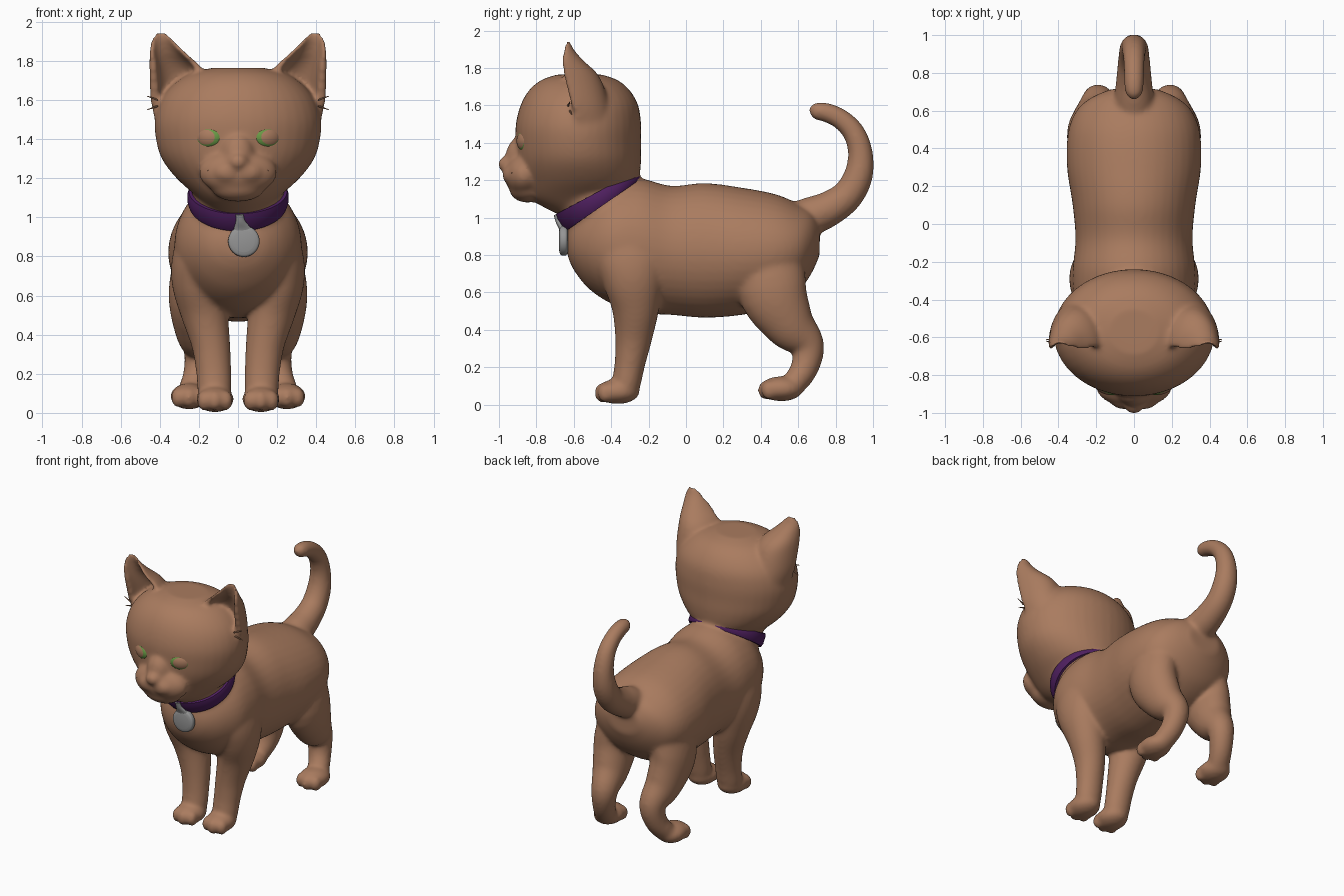
import bpy
import bmesh
import math
from mathutils import Matrix, Vector

cube = bpy.data.objects.get("Cube")
if cube:
    bpy.data.objects.remove(cube, do_unlink=True)


def material(name, rgb):
    m = bpy.data.materials.new(name)
    m.use_nodes = True
    m.diffuse_color = (*rgb, 1)
    node = next(n for n in m.node_tree.nodes if n.type == 'BSDF_PRINCIPLED')
    node.inputs["Base Color"].default_value = (*rgb, 1)
    return m


FUR = material("brown_fur", (0.40, 0.20, 0.115))
PURPLE = material("purple_collar", (0.078, 0.014, 0.115))
GREY = material("grey_metal", (0.30, 0.30, 0.30))
GREEN = material("green_eye", (0.14, 0.32, 0.06))


def finish(name, bm, *mats):
    bmesh.ops.recalc_face_normals(bm, faces=bm.faces[:])
    me = bpy.data.meshes.new(name)
    bm.to_mesh(me)
    bm.free()
    for m in mats:
        me.materials.append(m)
    for p in me.polygons:
        p.use_smooth = True
    me.set_sharp_from_angle(angle=math.radians(40))
    ob = bpy.data.objects.new(name, me)
    bpy.context.collection.objects.link(ob)
    return ob


def refine(keys, steps=5):
    """Smoothly interpolate a list of equal-length tuples."""
    out = []
    last = len(keys) - 1
    for i in range(last):
        quad = (keys[max(i - 1, 0)], keys[i], keys[i + 1], keys[min(i + 2, last)])
        for s in range(steps):
            t = s / steps
            out.append([b + 0.5 * t * (c - a + t * (2 * a - 5 * b + 4 * c - d
                        + t * (3 * (b - c) + d - a))) for a, b, c, d in zip(*quad)])
    out.append(list(keys[-1]))
    return out


def skin(bm, rings, closed=False):
    """Bridge rings of points into a tube, capped unless closed on itself."""
    loops = [[bm.verts.new(p) for p in r] for r in rings]
    n = len(loops[0])
    pairs = list(zip(loops, loops[1:]))
    if closed:
        pairs.append((loops[-1], loops[0]))
    else:
        bm.faces.new(loops[0])
        bm.faces.new(loops[-1])
    for a, b in pairs:
        for i in range(n):
            j = (i + 1) % n
            bm.faces.new((a[i], a[j], b[j], b[i]))


def loft(bm, keys, side=1, axis=None, n=40):
    """Elliptical tube through (x, y, z, width radius, depth radius)."""
    secs = refine(keys)
    pts = [Vector((s[0] * side, s[1], s[2])) for s in secs]
    rings = []
    for i, s in enumerate(secs):
        t = axis or (pts[min(i + 1, len(pts) - 1)] - pts[max(i - 1, 0)]).normalized()
        u = (Vector((1, 0, 0)) - t * t.x).normalized()
        v = t.cross(u)
        rings.append([pts[i] + u * s[3] * math.cos(k * math.tau / n)
                      + v * s[4] * math.sin(k * math.tau / n) for k in range(n)])
    skin(bm, rings)


def ball(bm, center, radii):
    mat = Matrix.Translation(center) @ Matrix.Diagonal((*radii, 1))
    bmesh.ops.create_uvsphere(bm, u_segments=32, v_segments=20, radius=1, matrix=mat)


Y, Z = Vector((0, 1, 0)), Vector((0, 0, 1))
fur = bmesh.new()

# Torso, from chest to rump
loft(fur, [(0, y, z, w, h) for y, z, w, h in (
    (-.635, .86, .07, .06), (-.60, .86, .16, .14), (-.52, .86, .25, .24),
    (-.40, .86, .315, .32), (-.25, .85, .325, .36), (-.08, .825, .31, .345),
    (.10, .825, .325, .36), (.30, .82, .355, .34), (.48, .825, .35, .30),
    (.60, .84, .305, .235), (.67, .87, .225, .17), (.715, .89, .12, .09))], axis=Y)

# Neck
along = Vector((0, .85, .52)).normalized()
up = Vector((0, -.52, .85)).normalized()
collar_mid = Vector((0, -.462, 1.10))
loft(fur, [(*(collar_mid + up * d), .234, .226) for d in (-.2, 0, .2)], axis=up)

# Skull, in level slices
loft(fur, [(0, y, z, w, d) for z, y, w, d in (
    (1.02, -.52, .13, .17), (1.10, -.57, .205, .26), (1.20, -.565, .315, .31),
    (1.30, -.57, .39, .33), (1.40, -.575, .42, .335), (1.50, -.575, .425, .335),
    (1.60, -.57, .395, .315), (1.68, -.57, .33, .27), (1.735, -.57, .245, .205),
    (1.765, -.57, .13, .12))], axis=Z)

# Muzzle, nose bridge, nose tip and chin
ball(fur, (0, -.865, 1.23), (.20, .105, .12))
ball(fur, (0, -.89, 1.32), (.085, .075, .11))
ball(fur, (0, -.95, 1.285), (.055, .056, .045))
ball(fur, (0, -.85, 1.155), (.14, .095, .075))

# Tail
loft(fur, [(0, y, z, r, r) for y, z, r in (
    (.55, .95, .11), (.65, 1.0, .105), (.76, 1.045, .095), (.86, 1.115, .085),
    (.92, 1.22, .078), (.933, 1.34, .067), (.90, 1.45, .06), (.83, 1.525, .055),
    (.75, 1.562, .052), (.69, 1.57, .045), (.66, 1.57, .02))])

for side in (-1, 1):
    # Whisker pads
    ball(fur, (side * .05, -.915, 1.23), (.085, .068, .062))
    # Front leg
    loft(fur, [(.18, -.30, .98, .09, .12), (.215, -.30, .82, .115, .18),
               (.215, -.285, .68, .125, .165), (.175, -.27, .52, .12, .128),
               (.14, -.28, .36, .10, .10), (.125, -.30, .22, .09, .082),
               (.12, -.32, .10, .085, .075), (.12, -.32, .04, .06, .055)], side)
    # Hind leg
    loft(fur, [(.19, .46, .85, .12, .17), (.225, .46, .62, .13, .185),
               (.21, .55, .435, .115, .14), (.19, .648, .32, .088, .092),
               (.205, .635, .20, .075, .075), (.235, .575, .11, .072, .065),
               (.25, .53, .08, .06, .05)], side)
    # Paws with toes
    for x, y, z in ((.118, -.365, .07), (.25, .51, .085)):
        ball(fur, (side * x, y, z), (.097, .118, .067))
        for k in (-1, 0, 1):
            ball(fur, (side * x + k * .056, y - .085 + abs(k) * .02, z - .008),
                 (.036, .042, .052))
    # Ear: crescent slices opening forward
    rings = []
    for z, x, y, w, d in refine(((1.48, .31, -.58, .11, .18), (1.60, .30, -.61, .148, .20),
                                 (1.75, .315, -.65, .14, .19), (1.84, .36, -.662, .095, .115),
                                 (1.90, .385, -.655, .062, .055),
                                 (1.945, .392, -.645, .03, .025))):
        arc = [k * math.pi / 16 for k in range(17)]
        back = [(x + w * math.cos(a), y + d * math.sin(a)) for a in arc]
        scoop = [(x + .70 * w * math.cos(a), y + .52 * d * math.sin(a))
                 for a in reversed(arc)]
        rings.append([(side * px, py, z) for px, py in back + scoop])
    skin(fur, rings)

# Fuse the furry parts into one soft skin
body = finish("body", fur, FUR)
remesh = body.modifiers.new("fuse", 'REMESH')
remesh.mode = 'VOXEL'
remesh.voxel_size = .012
remesh.use_smooth_shade = True
soften = body.modifiers.new("soften", 'SMOOTH')
soften.factor = .5
soften.iterations = 14

# Eyes: furry lids in the middle, green around
for side, name in ((-1, "right_eye"), (1, "left_eye")):
    bm = bmesh.new()
    bmesh.ops.create_uvsphere(bm, u_segments=32, v_segments=24, radius=1,
                              matrix=Matrix.Rotation(math.pi / 2, 4, 'X'))
    for f in bm.faces:
        c = f.calc_center_median()
        f.material_index = 0 if math.hypot(c.x, c.z) < .62 and c.y < 0 else 1
    bm.transform(Matrix.Translation((side * .147, -.85, 1.41))
                 @ Matrix.Rotation(side * .42, 4, 'Z')
                 @ Matrix.Diagonal((.08, .05, .062, 1)))
    finish(name, bm, FUR, GREEN)

# Collar: slanted elliptical band
bm = bmesh.new()
rings = []
for k in range(64):
    a = k * math.tau / 64
    out = Vector((1, 0, 0)) * math.cos(a) + along * math.sin(a)
    high = .038 - .014 * math.sin(a)
    base = collar_mid + Vector((.245 * out.x, .236 * out.y, .236 * out.z))
    rings.append([base + out * o + up * h * high for o, h in (
        (-.02, -1), (.006, -1), (.013, -.5), (.013, .5), (.006, 1), (-.02, 1))])
skin(bm, rings, closed=True)
finish("collar", bm, PURPLE)

# Name tag: rounded disc with a hanger
bm = bmesh.new()
loft(bm, [(.03, y, .878, r, r) for y, r in (
    (-.678, .055), (-.672, .074), (-.66, .08), (-.64, .078), (-.63, .06))], axis=Y)
loft(bm, [(.008, -.695, 1.015, .02, .012), (.012, -.683, .98, .024, .014),
          (.02, -.665, .94, .045, .014), (.03, -.657, .89, .065, .012)])
finish("collar_tag", bm, GREY)

# Stray whisker and ear hairs
for side, name in ((-1, "right_hairs"), (1, "left_hairs")):
    bm = bmesh.new()
    for a, b in (((.41, -.62, 1.57), (.465, -.61, 1.55)),
                 ((.41, -.63, 1.60), (.465, -.62, 1.62)),
                 ((.11, -.93, 1.22), (.155, -.93, 1.24)),
                 ((.11, -.93, 1.20), (.165, -.90, 1.20))):
        loft(bm, [(*a, .006, .006), (*b, .002, .002)], side, n=6)
    finish(name, bm, FUR)
